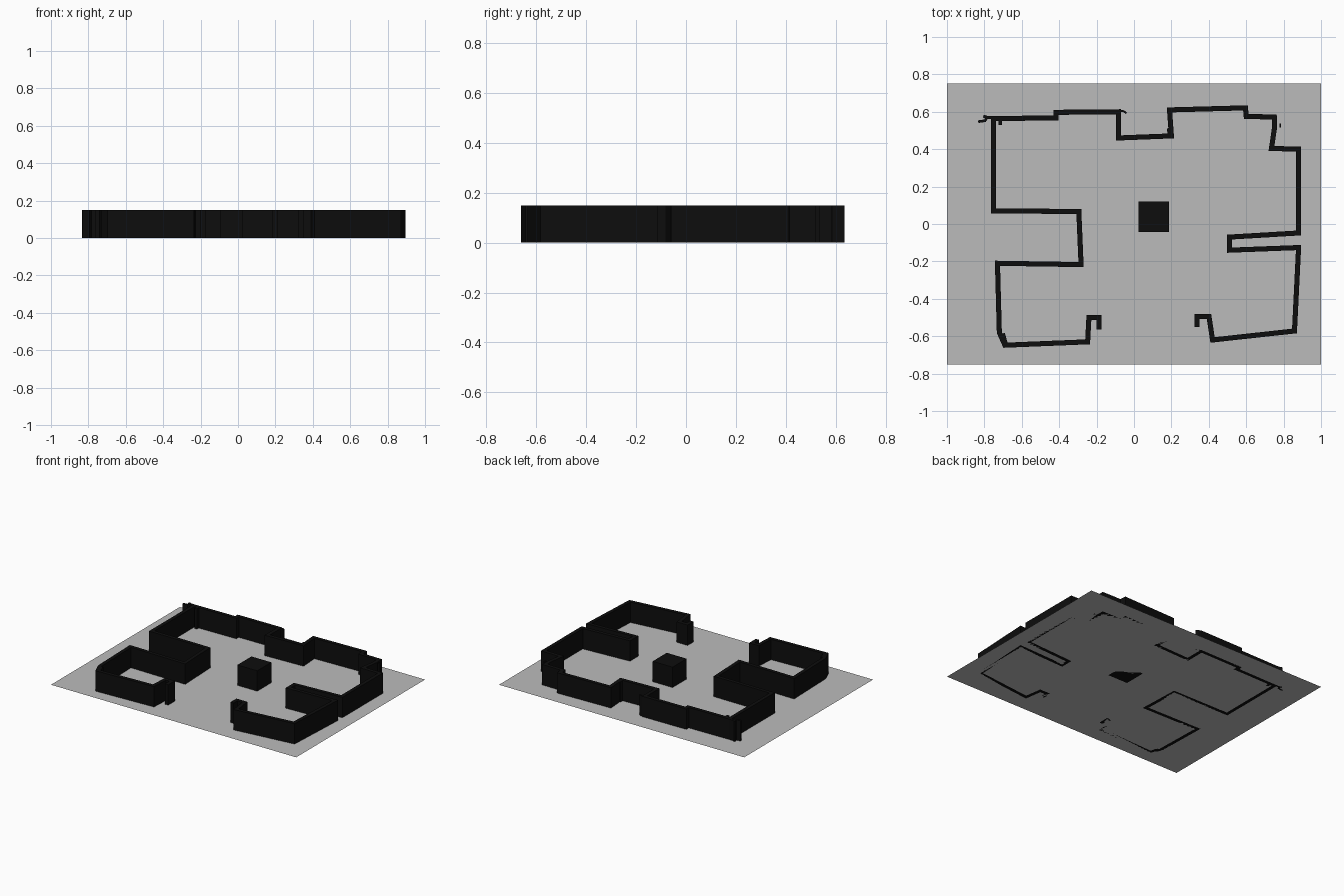
import bpy, bmesh
from mathutils import Vector

if "Cube" in bpy.data.objects:
    bpy.data.objects.remove(bpy.data.objects["Cube"])

HEIGHT = 0.15


def material(name, c):
    m = bpy.data.materials.new(name)
    m.diffuse_color = (c, c, c, 1)
    m.use_nodes = True
    m.node_tree.nodes["Principled BSDF"].inputs["Base Color"].default_value = m.diffuse_color
    return m


black = material("wall black", 0.004)
grey = material("floor grey", 0.5)


def add_object(name, bm, mat):
    me = bpy.data.meshes.new(name)
    bmesh.ops.recalc_face_normals(bm, faces=bm.faces)
    bm.to_mesh(me)
    bm.free()
    me.materials.append(mat)
    ob = bpy.data.objects.new(name, me)
    bpy.context.collection.objects.link(ob)
    return ob


def wall(name, path, width=0.027):
    """Extrude an open path into a mitred, closed wall standing on z = 0."""
    pts = [Vector(p) for p in path]
    dirs = [(b - a).normalized() for a, b in zip(pts, pts[1:])]
    dirs = [dirs[0]] + dirs + [dirs[-1]]
    bm = bmesh.new()
    rings = []
    for p, a, b in zip(pts, dirs, dirs[1:]):
        na, nb = Vector((-a.y, a.x)), Vector((-b.y, b.x))
        off = (na + nb) / (1 + na.dot(nb)) * width / 2
        rings.append([bm.verts.new((q.x, q.y, z)) for q, z in
                      ((p - off, 0), (p + off, 0), (p + off, HEIGHT), (p - off, HEIGHT))])
    for r, s in zip(rings, rings[1:]):
        for i in range(4):
            j = (i + 1) % 4
            bm.faces.new((r[i], r[j], s[j], s[i]))
    bm.faces.new(rings[0])
    bm.faces.new(rings[-1])
    return add_object(name, bm, black)


# Floor sheet
bm = bmesh.new()
bm.faces.new([bm.verts.new((x, y, 0)) for x, y in
              ((-1, -.75), (1, -.75), (1, .75), (-1, .75))])
add_object("floor", bm, grey)

# Perimeter wall, traced from the left side of the doorway round to the right side
wall("perimeter_wall", [
    (-.187, -.565), (-.187, -.50), (-.241, -.50), (-.248, -.63), (-.69, -.648),
    (-.72, -.58), (-.73, -.21), (-.283, -.217), (-.295, .067), (-.752, .07),
    (-.752, .563), (-.416, .568), (-.416, .597), (-.083, .60), (-.083, .46),
    (.20, .471), (.19, .61), (.596, .621), (.60, .575), (.75, .572), (.752, .52),
    (.735, .404), (.88, .40), (.88, -.048), (.51, -.07), (.51, -.14),
    (.88, -.126), (.858, -.572), (.42, -.62), (.401, -.495), (.338, -.495),
    (.337, -.55)])

# Small rough ends left on the wall
wall("corner_spur", [(-.75, .568), (-.785, .57), (-.805, .577)], 0.016)
wall("corner_chip", [(-.833, .547), (-.797, .552), (-.785, .57)], 0.014)
wall("inner_spur_left", [(-.715, .56), (-.715, .528)], 0.02)
wall("inner_spur_right", [(.185, .47), (.183, .512)], 0.012)
wall("upper_lip", [(-.08, .607), (-.055, .603), (-.04, .592)], 0.01)
wall("loose_chip", [(.782, .517), (.782, .537)], 0.01)
wall("bottom_left_bump", [(-.70, -.585), (-.685, -.64)], 0.02)

# Central block
wall("central_block", [(.106, -.043), (.106, .121)], 0.162)
